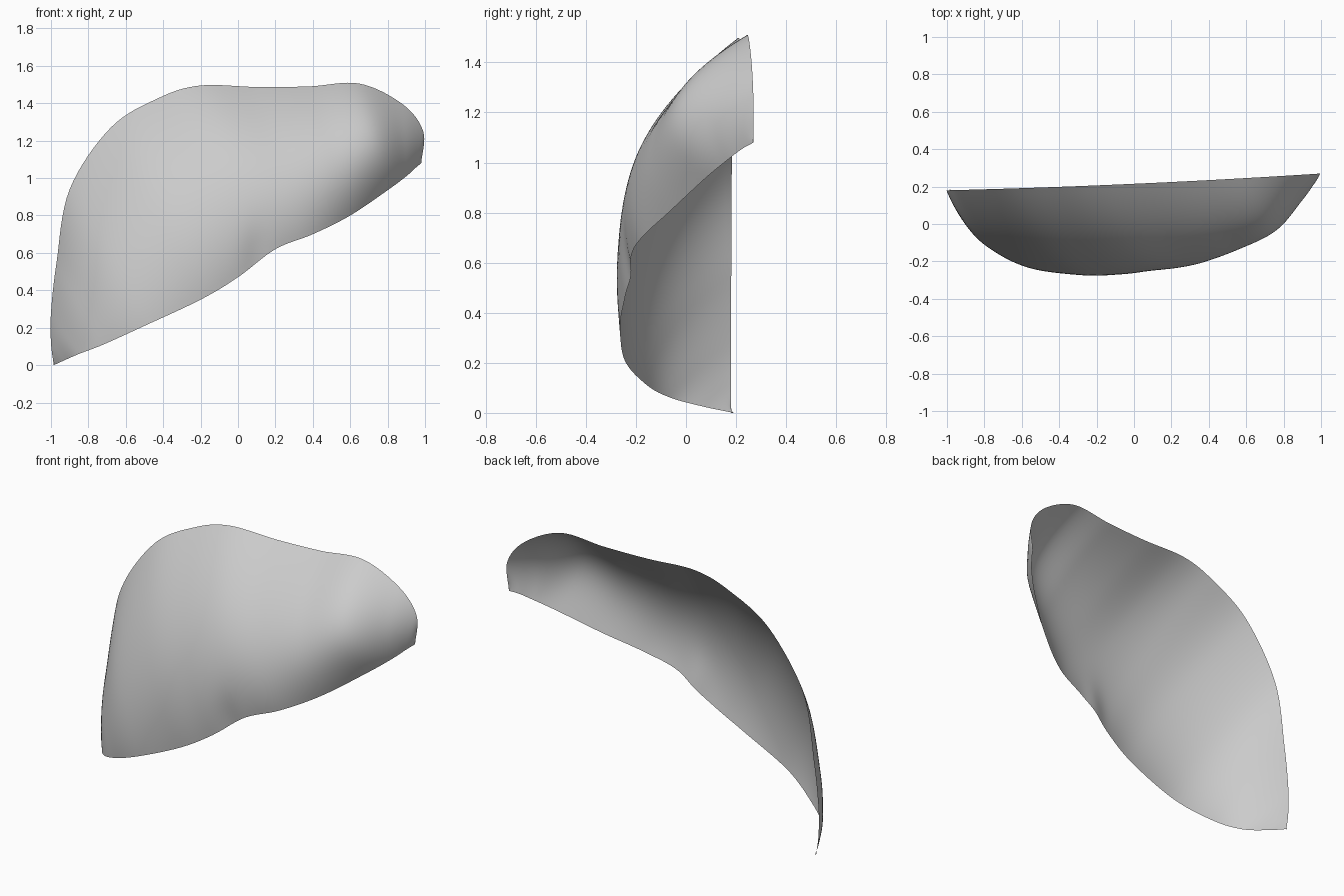
import bpy
import bmesh
import math
from mathutils import Vector

# Remove the default cube
cube = bpy.data.objects.get("Cube")
if cube:
    bpy.data.objects.remove(cube, do_unlink=True)


def make_material(name, colour):
    material = bpy.data.materials.new(name)
    material.use_nodes = True
    material.diffuse_color = colour
    material.node_tree.nodes["Principled BSDF"].inputs["Base Color"].default_value = colour
    return material


def back_depth(x):
    """The rear rim lies in a slightly turned, barely bowed upright sheet."""
    return 0.215 + 0.045 * x + 0.01 * x * x


def catmull(points, t):
    """Smooth curve through all points, t running over the point indices."""
    last = len(points) - 1
    i = min(int(t), last - 1)
    f = t - i
    b, c = points[i], points[i + 1]
    a = points[i - 1] if i > 0 else b * 2 - c
    d = points[i + 2] if i + 2 <= last else c * 2 - b
    return (b * 2 + (c - a) * f + (a * 2 - b * 5 + c * 4 - d) * f ** 2
            + (b * 3 - a - c * 3 + d) * f ** 3) / 2


# Ribs across the lobe: lower edge x, z, y; rear rim x, z; depth halfway
ribs = [
    (-.985, .0, .19, -.985, .0, .19),
    (-.93, .025, .07, -1, .12, .12),
    (-.85, .06, -.06, -1, .28, .04),
    (-.72, .11, -.155, -.97, .55, -.052),
    (-.5, .21, -.245, -.9, .94, -.136),
    (-.2, .35, -.262, -.68, 1.27, -.193),
    (0, .47, -.243, -.42, 1.43, -.202),
    (.2, .62, -.222, -.2, 1.495, -.183),
    (.4, .7, -.177, .1, 1.487, -.158),
    (.6, .8, -.07, .38, 1.49, -.115),
    (.8, .935, .075, .65, 1.505, -.035),
    (.9, 1.01, .165, .88, 1.395, .125),
    (.95, 1.055, .225, .99, 1.25, .225),
    (.98, 1.08, .27, .98, 1.08, .27),
]
lower, middle, upper = [], [], []
for lx, lz, ly, ux, uz, depth in ribs:
    low, up = Vector((lx, ly, lz)), Vector((ux, back_depth(ux), uz))
    # The pointed right-hand end is a little fuller towards the rear rim
    mid = low.lerp(up, 0.5 + 0.08 * max(0, -0.4 - lx))
    mid.y = depth
    lower.append(low)
    middle.append(mid)
    upper.append(up)

# Curved shell lofted between the lower edge and the rear rim
ALONG, ACROSS = 104, 32
bm = bmesh.new()
rows = []
for i in range(ALONG + 1):
    t = i / ALONG * (len(ribs) - 1)
    low, mid, up = (catmull(curve, t) for curve in (lower, middle, upper))
    row = []
    for j in range(ACROSS + 1):
        s = j / ACROSS
        p = (low * (1 - s) * (1 - 2 * s) + mid * 4 * s * (1 - s)
             + up * s * (2 * s - 1))
        # Soft fold running up from the notch in the lower edge
        fold = ((p.x - 0.1) / 0.07) ** 2 + ((p.z - 0.58) / 0.15) ** 2
        p.y += 0.015 * math.exp(-fold)
        row.append(bm.verts.new(p))
    rows.append(row)
for a, b in zip(rows, rows[1:]):
    for j in range(ACROSS):
        bm.faces.new((a[j], b[j], b[j + 1], a[j + 1]))
bmesh.ops.remove_doubles(bm, verts=bm.verts[:], dist=0.0005)
for face in bm.faces:
    face.smooth = True

mesh = bpy.data.meshes.new("lobe_shell")
bm.to_mesh(mesh)
bm.free()
mesh.materials.append(make_material("light grey", (0.6, 0.6, 0.6, 1)))
shell = bpy.data.objects.new("lobe_shell", mesh)
bpy.context.collection.objects.link(shell)
